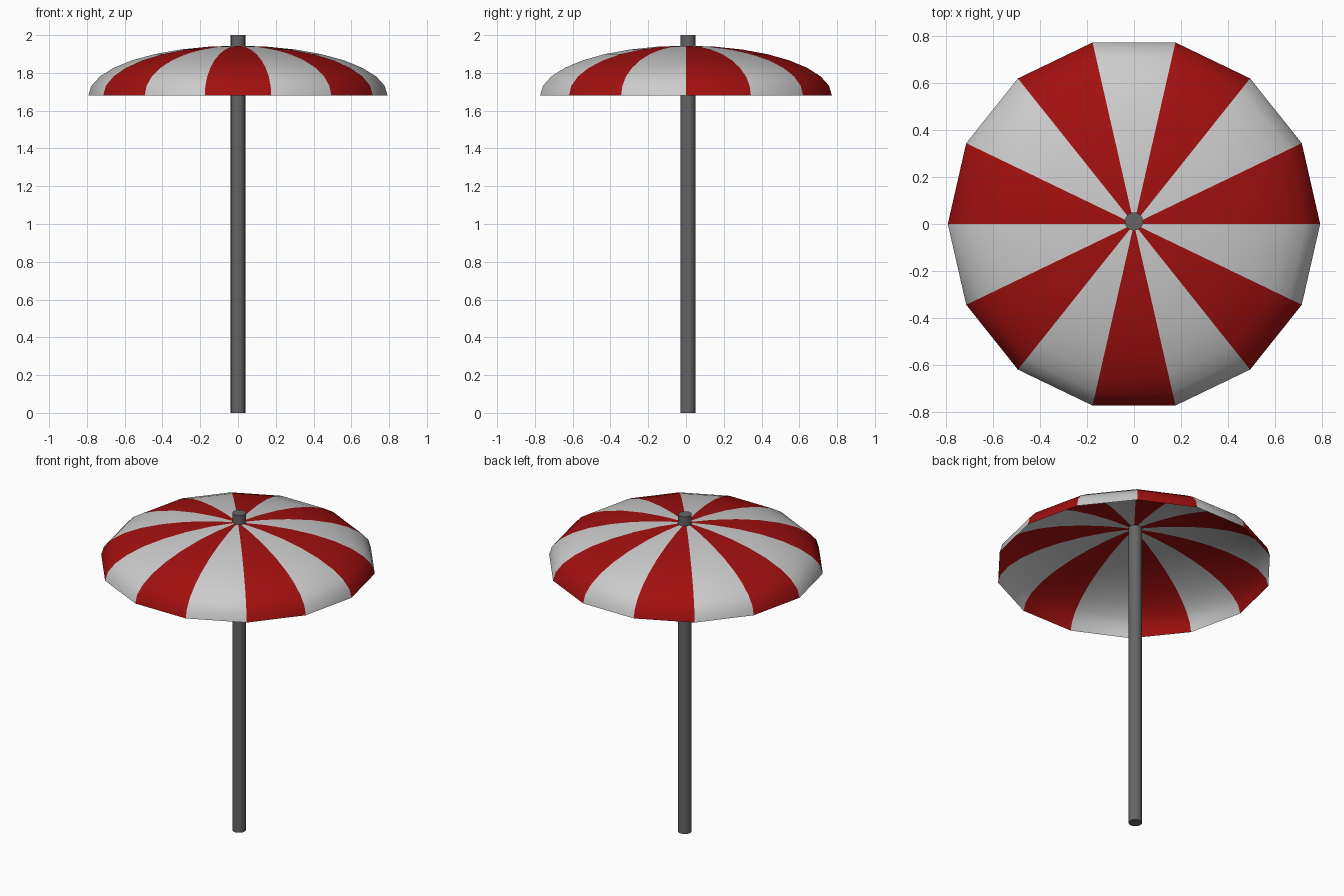
import bpy, bmesh
from math import sin, cos, pi

if "Cube" in bpy.data.objects:
    bpy.data.objects.remove(bpy.data.objects["Cube"])

SIDES, RINGS = 14, 8
RADIUS, RIM_Z, RISE = 0.792, 1.68, 0.264


def material(name, color):
    mat = bpy.data.materials.new(name)
    mat.diffuse_color = (*color, 1)
    mat.use_nodes = True
    mat.node_tree.nodes["Principled BSDF"].inputs["Base Color"].default_value = mat.diffuse_color
    return mat


# Canopy: thin elliptical dome with alternating red and white panels
bm = bmesh.new()
rings = []
for j in range(RINGS):
    t = j / RINGS * pi / 2
    r, z = RADIUS * cos(t), RIM_Z + RISE * sin(t)
    rings.append([bm.verts.new((r * cos(2 * pi * i / SIDES), r * sin(2 * pi * i / SIDES), z))
                  for i in range(SIDES)])
apex = bm.verts.new((0, 0, RIM_Z + RISE))
for i in range(SIDES):
    k = (i + 1) % SIDES
    panel = [bm.faces.new((lo[i], lo[k], hi[k], hi[i])) for lo, hi in zip(rings, rings[1:])]
    panel.append(bm.faces.new((rings[-1][i], rings[-1][k], apex)))
    for face in panel:
        face.material_index = i % 2
        face.smooth = True
mesh = bpy.data.meshes.new("canopy")
bm.to_mesh(mesh)
bm.free()
mesh.materials.append(material("red_fabric", (0.36, 0.005, 0.005)))
mesh.materials.append(material("white_fabric", (0.8, 0.8, 0.8)))
canopy = bpy.data.objects.new("canopy", mesh)
bpy.context.collection.objects.link(canopy)

# Pole: sits very slightly behind the canopy centre
bpy.ops.mesh.primitive_cylinder_add(vertices=16, radius=0.039, depth=2, location=(0, 0.011, 1))
pole = bpy.context.object
pole.name = "pole"
pole.data.materials.append(material("dark_grey", (0.13, 0.13, 0.13)))
bpy.ops.object.shade_smooth_by_angle()
